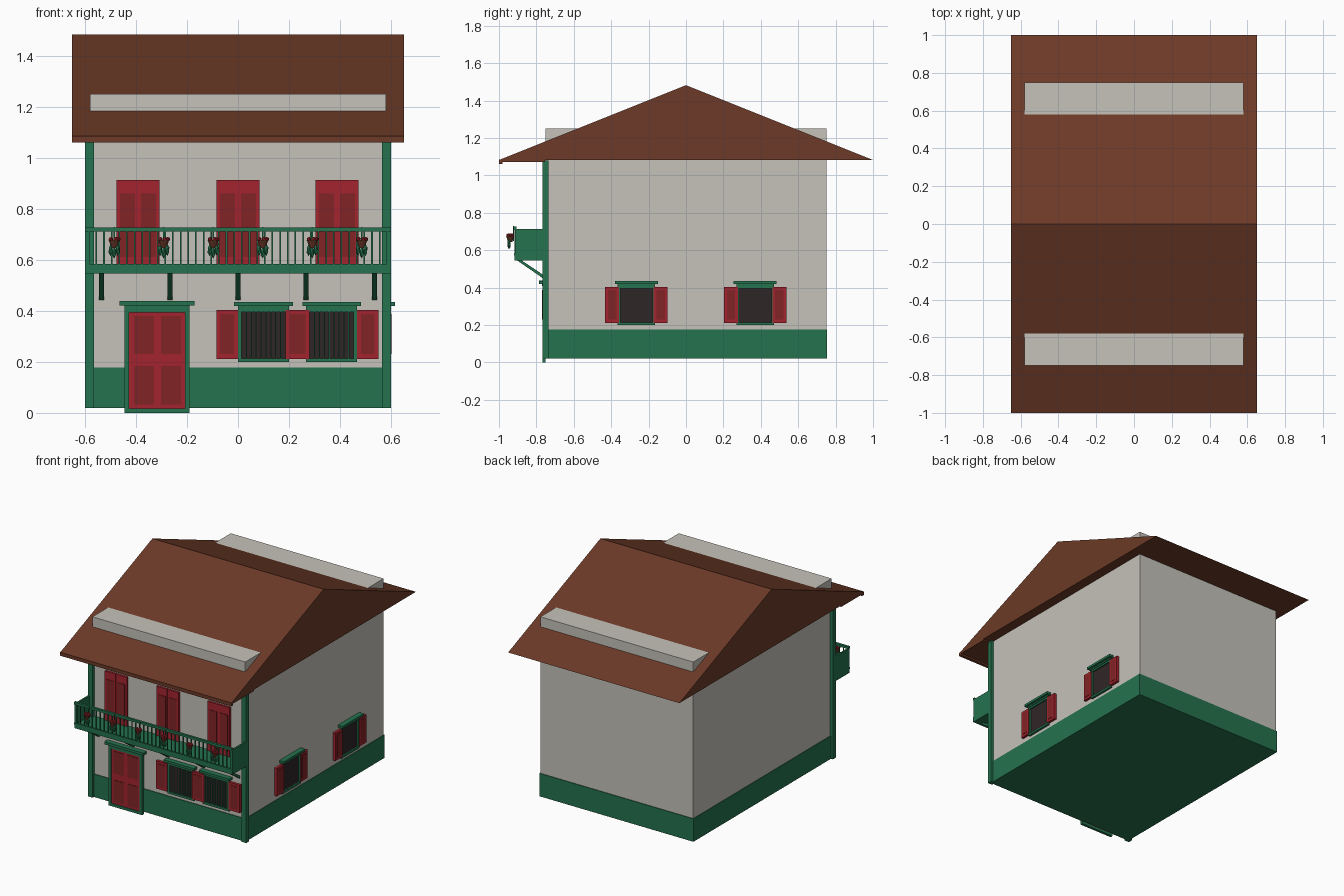
import bpy, bmesh, math
from mathutils import Matrix, Vector

if "Cube" in bpy.data.objects:
    bpy.data.objects.remove(bpy.data.objects["Cube"], do_unlink=True)


def material(name, r, g, b):
    m = bpy.data.materials.new(name)
    m.use_nodes = True
    m.diffuse_color = (r, g, b, 1)
    m.node_tree.nodes["Principled BSDF"].inputs["Base Color"].default_value = (r, g, b, 1)
    return m


WALL = material("plaster", 0.56, 0.54, 0.49)
ROOF = material("roof_brown", 0.15, 0.042, 0.02)
GREEN = material("trim_green", 0.018, 0.17, 0.077)
RED = material("paint_red", 0.36, 0.017, 0.026)
DARK_RED = material("panel_dark_red", 0.22, 0.017, 0.019)
GLASS = material("dark_glass", 0.028, 0.019, 0.02)
POT = material("pot_brown", 0.11, 0.03, 0.016)
FRONT, SIDE = 0.75, 0.58   # distances of the two detailed walls


def finish(name, bm, mat):
    bmesh.ops.recalc_face_normals(bm, faces=bm.faces)
    mesh = bpy.data.meshes.new(name)
    bm.to_mesh(mesh)
    bm.free()
    mesh.materials.append(mat)
    ob = bpy.data.objects.new(name, mesh)
    bpy.context.collection.objects.link(ob)
    return ob


def boxes(name, mat, *spans):
    """One object from boxes given as (x0, x1, y0, y1, z0, z1)."""
    bm = bmesh.new()
    for x0, x1, y0, y1, z0, z1 in spans:
        centre = Vector((x0 + x1, y0 + y1, z0 + z1)) / 2
        size = Matrix.Diagonal((abs(x1 - x0), abs(y1 - y0), abs(z1 - z0), 1))
        bmesh.ops.create_cube(bm, size=1, matrix=Matrix.Translation(centre) @ size)
    return finish(name, bm, mat)


def prism(name, mat, profile, x0, x1):
    """Extrude a (y, z) profile along x."""
    bm = bmesh.new()
    face = bm.faces.new([bm.verts.new((x0, y, z)) for y, z in profile])
    ext = bmesh.ops.extrude_face_region(bm, geom=[face])["geom"]
    bmesh.ops.translate(bm, vec=(x1 - x0, 0, 0),
                        verts=[v for v in ext if isinstance(v, bmesh.types.BMVert)])
    return finish(name, bm, mat)


def on_wall(side, u0, u1, z0, z1, depth, back=0):
    """Box standing out of the front or side wall."""
    if side:
        return (SIDE + back, SIDE + depth, u0, u1, z0, z1)
    return (u0, u1, -FRONT - depth, -FRONT - back, z0, z1)


def frame(side, u0, u1, z0, z1, w, depth):
    return [on_wall(side, u0, u0 + w, z0, z1, depth),
            on_wall(side, u1 - w, u1, z0, z1, depth),
            on_wall(side, u0 + w, u1 - w, z1 - w, z1, depth),
            on_wall(side, u0 + w, u1 - w, z0, z0 + w, depth)]


# House body, plinth and corner posts
boxes("house_body", WALL, (-SIDE, SIDE, -FRONT, FRONT, 0.022, 1.25))
boxes("plinth", GREEN, (-0.585, 0.585, -0.755, 0.755, 0.02, 0.177))
boxes("corner_posts", GREEN, *[(s * 0.565, s * 0.6, -0.768, -0.735, 0.02, 1.08) for s in (-1, 1)])

# Roof, eave board and soffit
prism("roof", ROOF, [(-1, 1.082), (1, 1.082), (0, 1.482)], -0.65, 0.65)
boxes("eave_board", ROOF, (-0.65, 0.65, -1, -0.98, 1.06, 1.084))
boxes("front_soffit", ROOF, (-0.65, 0.65, -0.98, -0.755, 1.072, 1.083))


# Front door
boxes("door_frame", GREEN, *frame(0, -0.445, -0.19, 0, 0.412, 0.018, 0.018))
boxes("door_lintel", GREEN, on_wall(0, -0.465, -0.17, 0.42, 0.438, 0.035),
      on_wall(0, -0.445, -0.19, 0.41, 0.422, 0.02))
boxes("door_leaves", RED, on_wall(0, -0.427, -0.208, 0.018, 0.396, 0.012))
boxes("door_panels", DARK_RED, *[on_wall(0, u, u + 0.078, z, z + 0.15, 0.015, 0.011)
                                 for u in (-0.408, -0.302) for z in (0.033, 0.23)])


# Balcony doors
for n, c in enumerate((-0.392, 0, 0.388)):
    boxes(f"balcony_door_{n + 1}", RED, on_wall(0, c - 0.084, c - 0.002, 0.575, 0.913, 0.015),
          on_wall(0, c + 0.002, c + 0.084, 0.575, 0.913, 0.015),
          on_wall(0, c - 0.084, c + 0.084, 0.575, 0.913, 0.012))
    boxes(f"balcony_door_panels_{n + 1}", DARK_RED,
          *[on_wall(0, c + s * 0.012, c + s * 0.07, 0.61, 0.86, 0.018, 0.014) for s in (-1, 1)])


# Windows with lintels, optional bars and shutters
def window(name, side, c, bars=0):
    boxes(name + "_glass", GLASS, on_wall(side, c - 0.088, c + 0.088, 0.212, 0.408, 0.005))
    boxes(name + "_frame", GREEN, *frame(side, c - 0.1, c + 0.1, 0.2, 0.41, 0.014, 0.015))
    boxes(name + "_lintel", GREEN, on_wall(side, c - 0.115, c + 0.115, 0.418, 0.434, 0.035),
          on_wall(side, c - 0.1, c + 0.1, 0.408, 0.42, 0.02))
    if bars:
        step = 0.172 / (bars + 1)
        boxes(name + "_bars", GREEN,
              *[on_wall(side, u - 0.002, u + 0.002, 0.212, 0.4, 0.012, 0.008)
                for u in (c - 0.086 + step * (i + 1) for i in range(bars))])


def shutter(name, side, u0, u1):
    boxes(name, RED, on_wall(side, u0, u1, 0.212, 0.403, 0.018))
    boxes(name + "_panel", DARK_RED,
          on_wall(side, u0 + 0.015, u1 - 0.015, 0.23, 0.387, 0.021, 0.017))


window("front_window_1", 0, 0.1, 8)
window("front_window_2", 0, 0.367, 8)
for n, (u0, u1) in enumerate(((-0.085, 0), (0.187, 0.28), (0.467, 0.55))):
    shutter(f"front_shutter_{n + 1}", 0, u0, u1)
for n, c in enumerate((-0.265, 0.37)):
    window(f"side_window_{n + 1}", 1, c)
    for tag, s in (("a", -1), ("b", 1)):
        ends = sorted((c + s * 0.092, c + s * 0.167))
        shutter(f"side_shutter_{n + 1}{tag}", 1, *ends)

# Balcony floor, side panels, rails, balusters and braces
boxes("balcony_floor", GREEN, (-0.6, 0.6, -0.918, -FRONT, 0.546, 0.574))
boxes("balcony_side_panels", GREEN,
      *[(s * 0.588, s * 0.6, -0.915, -FRONT, 0.57, 0.714) for s in (-1, 1)])
boxes("balcony_rails", GREEN, (-0.6, 0.6, -0.922, -0.906, 0.71, 0.726),
      (-0.6, 0.6, -0.92, -0.908, 0.572, 0.583))
boxes("balusters", GREEN, *[(x - 0.003, x + 0.003, -0.917, -0.911, 0.58, 0.712)
                            for x in (-0.585 + i * 0.03 for i in range(40))])
for n in range(5):
    x = (n - 2) * 0.267
    prism(f"balcony_brace_{n + 1}", GREEN,
          [(-0.91, 0.55), (-0.885, 0.55), (-0.755, 0.462), (-0.755, 0.443)], x - 0.01, x + 0.01)


# Hanging flower pots
def balls(name, mat, centres, radius, stretch=1):
    bm = bmesh.new()
    for c in centres:
        bmesh.ops.create_icosphere(bm, subdivisions=1, radius=radius, matrix=(
            Matrix.Translation(c) @ Matrix.Diagonal((1, 1, stretch, 1))))
    finish(name, bm, mat)


for n in range(6):
    x, y = (n - 2.5) * 0.194, -0.94
    bm = bmesh.new()
    bmesh.ops.create_cone(bm, cap_ends=True, segments=10, radius1=0.012, radius2=0.022,
                          depth=0.032, matrix=Matrix.Translation((x, y, 0.661)))
    finish(f"flower_pot_{n + 1}", bm, POT)
    boxes(f"pot_hanger_{n + 1}", GREEN, (x - 0.003, x + 0.003, -0.926, -0.92, 0.65, 0.728))
    ring = [(math.cos(a), math.sin(a)) for a in (math.tau * k / 5 for k in range(5))]
    balls(f"blossoms_{n + 1}", RED,
          [(x + 0.016 * c, y + 0.012 * s, 0.68) for c, s in ring], 0.01)
    balls(f"leaves_{n + 1}", GREEN,
          [(x + d, y - 0.006, z) for d, z in ((-0.014, 0.638), (0, 0.628), (0.014, 0.638))],
          0.009, 2.6)
